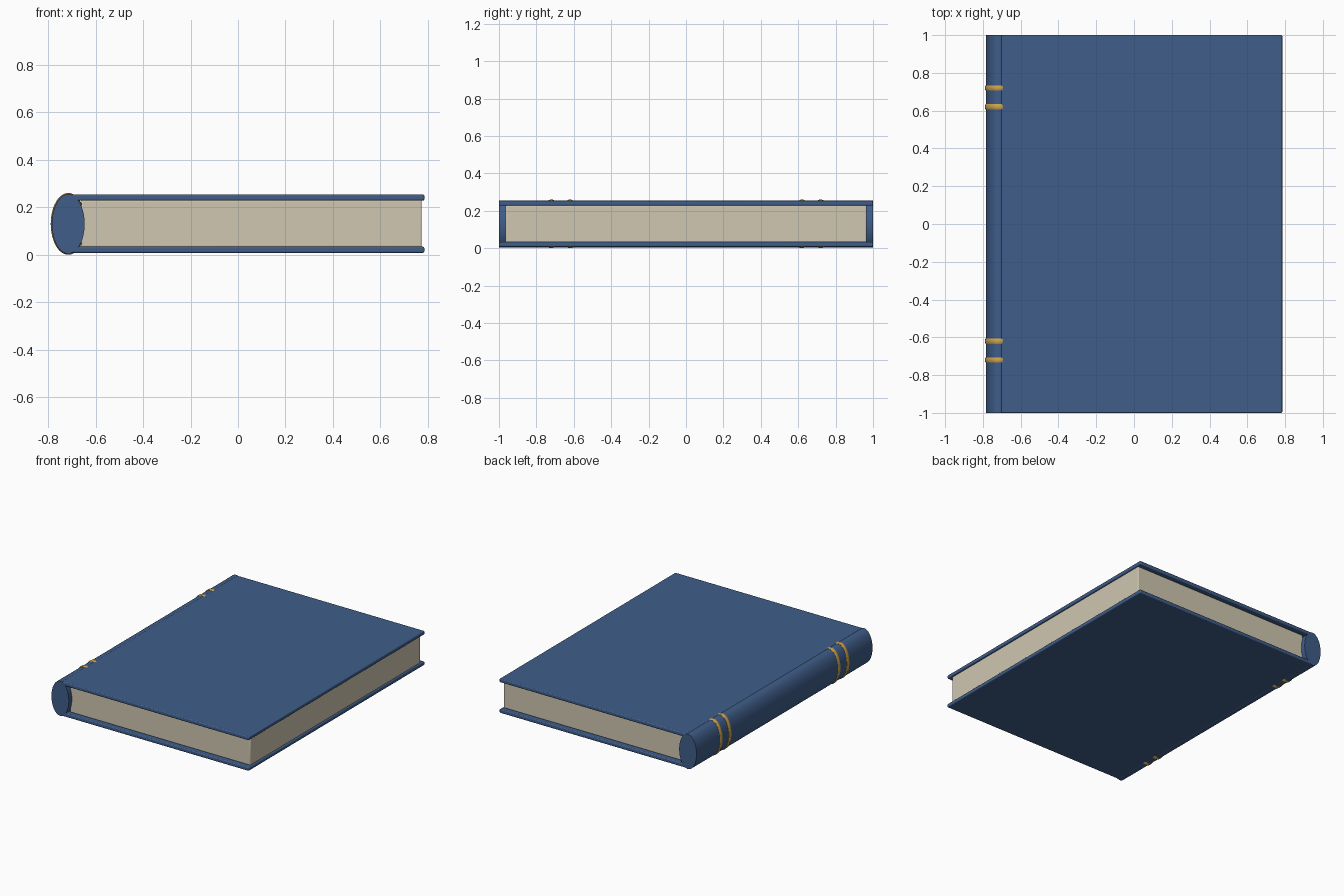
import bpy, bmesh, math
from mathutils import Matrix, Vector

cube = bpy.data.objects.get("Cube")
if cube:
    bpy.data.objects.remove(cube, do_unlink=True)


def material(name, rgb):
    m = bpy.data.materials.new(name)
    m.use_nodes = True
    m.diffuse_color = (*rgb, 1)
    m.node_tree.nodes["Principled BSDF"].inputs["Base Color"].default_value = (*rgb, 1)
    return m


blue = material("blue cloth", (0.05, 0.11, 0.25))
cream = material("cream paper", (0.63, 0.57, 0.44))
gold = material("gold", (0.62, 0.37, 0.08))


def finish(name, bm, mat, bevel=0):
    bmesh.ops.recalc_face_normals(bm, faces=bm.faces)
    mesh = bpy.data.meshes.new(name)
    bm.to_mesh(mesh)
    bm.free()
    mesh.materials.append(mat)
    obj = bpy.data.objects.new(name, mesh)
    bpy.context.collection.objects.link(obj)
    if bevel:
        mod = obj.modifiers.new("rounded edges", "BEVEL")
        mod.width = bevel
        mod.segments = 3
    bpy.ops.object.select_all(action="DESELECT")
    obj.select_set(True)
    bpy.context.view_layer.objects.active = obj
    bpy.ops.object.shade_smooth_by_angle(angle=math.radians(35))
    return obj


def box(name, low, high, mat, bevel):
    low, high = Vector(low), Vector(high)
    bm = bmesh.new()
    bmesh.ops.create_cube(bm, size=1)
    bmesh.ops.scale(bm, vec=high - low, verts=bm.verts)
    bmesh.ops.translate(bm, vec=(low + high) / 2, verts=bm.verts)
    return finish(name, bm, mat, bevel)


SPINE_X, MID_Z = -0.715, 0.13
RX, RZ = 0.069, 0.125

# Cover boards and page block
box("bottom_cover", (-0.705, -1, 0.008), (0.785, 1, 0.034), blue, 0.006)
box("top_cover", (-0.705, -1, 0.228), (0.785, 1, 0.254), blue, 0.006)
box("pages", (-0.66, -0.965, 0.032), (0.774, 0.965, 0.23), cream, 0.006)

# Oval spine
bm = bmesh.new()
bmesh.ops.create_cone(bm, cap_ends=True, segments=64, radius1=1, radius2=1, depth=2)
bmesh.ops.rotate(bm, matrix=Matrix.Rotation(math.pi / 2, 3, "X"), verts=bm.verts)
bmesh.ops.scale(bm, vec=(RX, 1, RZ), verts=bm.verts)
bmesh.ops.translate(bm, vec=(SPINE_X, 0, MID_Z), verts=bm.verts)
finish("spine", bm, blue)


# Raised bands: a round section swept around the oval
def band(name, y, steps=64, sides=10):
    bm = bmesh.new()
    rings = []
    for i in range(steps):
        a = math.tau * i / steps
        ring = []
        for j in range(sides):
            b = math.tau * j / sides
            out = 0.005 * math.cos(b)
            ring.append(bm.verts.new((SPINE_X + (RX + out) * math.cos(a),
                                      y + 0.015 * math.sin(b),
                                      MID_Z + (RZ + out) * math.sin(a))))
        rings.append(ring)
    for i in range(steps):
        r, s = rings[i], rings[(i + 1) % steps]
        for j in range(sides):
            k = (j + 1) % sides
            bm.faces.new((r[j], r[k], s[k], s[j]))
    return finish(name, bm, gold)


for side, sign in (("front", -1), ("back", 1)):
    band(side + "_inner_band", sign * 0.62)
    band(side + "_outer_band", sign * 0.72)
